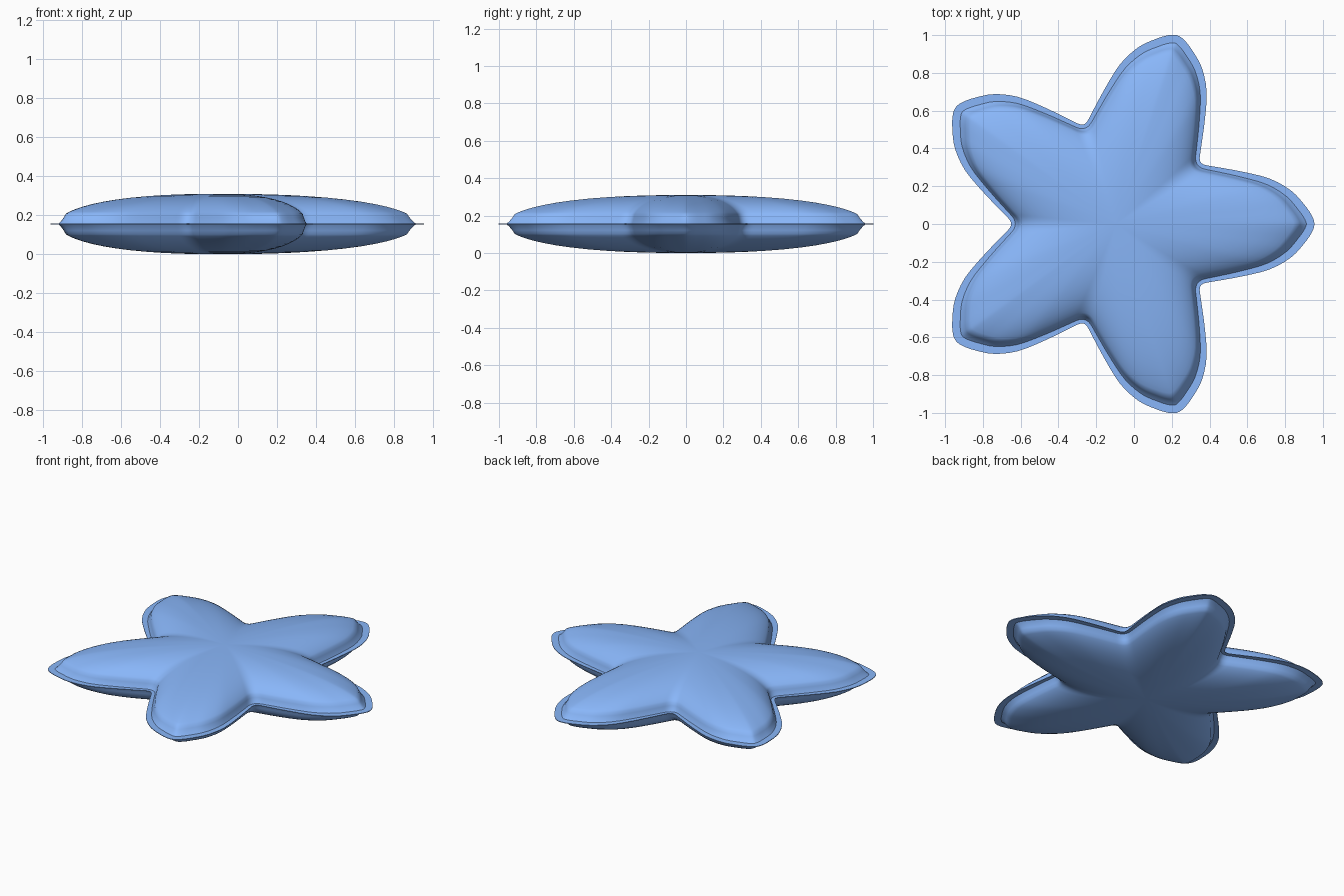
import bpy, math
from mathutils import Vector

if "Cube" in bpy.data.objects:
    bpy.data.objects.remove(bpy.data.objects["Cube"])

CX, ZMID, H = -0.095, 0.155, 0.155

# Half outline of one arm (along arm, across arm), valley to tip
HALF = [(0.449, 0.326), (0.47, 0.313), (0.519, 0.304), (0.668, 0.277), (0.814, 0.24),
        (0.925, 0.178), (0.994, 0.106), (1.036, 0.046)]
ARM = [(u, -v) for u, v in HALF] + [(1.05, 0)] + [(u, v) for u, v in HALF[:0:-1]]

# Blue cloth
BLUE = bpy.data.materials.new("blue_cloth")
BLUE.diffuse_color = (0.25, 0.47, 0.95, 1)
BLUE.use_nodes = True
BLUE.node_tree.nodes["Principled BSDF"].inputs["Base Color"].default_value = BLUE.diffuse_color


def catmull(p, steps):
    out, n = [], len(p)
    for i in range(n):
        a, b, c, d = p[i - 1], p[i], p[(i + 1) % n], p[(i + 2) % n]
        for s in range(steps):
            t = s / steps
            out.append(0.5 * (2 * b + (c - a) * t + (2 * a - 5 * b + 4 * c - d) * t * t
                              + (3 * b - a - 3 * c + d) * t ** 3))
    return out


def build(name, rings, tips=(), wrap=False):
    """Skin a list of closed rings, optionally fanned to an end point on each side."""
    n = len(rings[0])
    verts = [v for r in rings for v in r]
    faces = []
    for k in range(len(rings) if wrap else len(rings) - 1):
        a, b = k * n, ((k + 1) % len(rings)) * n
        faces += [(a + i, a + (i + 1) % n, b + (i + 1) % n, b + i) for i in range(n)]
    if tips:
        lo, hi, last = len(verts), len(verts) + 1, (len(rings) - 1) * n
        verts += list(tips)
        for i in range(n):
            j = (i + 1) % n
            faces += [(lo, j, i), (hi, last + i, last + j)]
    me = bpy.data.meshes.new(name)
    me.from_pydata(verts, [], faces)
    me.materials.append(BLUE)
    me.update()
    ob = bpy.data.objects.new(name, me)
    bpy.context.collection.objects.link(ob)
    bpy.ops.object.select_all(action='DESELECT')
    ob.select_set(True)
    bpy.context.view_layer.objects.active = ob
    bpy.ops.object.shade_smooth_by_angle(angle=math.radians(50))
    return ob


# Star outline, five arms
ctrl = []
for k in range(5):
    a = math.radians(72 * k)
    ctrl += [Vector((u * math.cos(a) - v * math.sin(a), u * math.sin(a) + v * math.cos(a)))
             for u, v in ARM]
outer = catmull(ctrl, 3)

# Seam line, inset from the outline, wider at the tips
inner = []
for i, p in enumerate(outer):
    t = (outer[(i + 1) % len(outer)] - outer[i - 1]).normalized()
    w = 0.02 + 0.02 * min(1, max(0, (p.length - 0.55) / 0.45))
    inner.append(p + Vector((-t.y, t.x)) * w)


def ring(pts, s, z):
    return [(CX + p.x * s, p.y * s, ZMID + z) for p in pts]


def dome(t):
    return H * max(0, 1 - t ** 2.3) ** 0.48


# Puffed cushion body with a pinched edge, bottom to top
ts = [0.06, 0.15, 0.25, 0.35, 0.45, 0.55, 0.64, 0.72, 0.79, 0.85, 0.9, 0.93, 0.952]
prof = [(t, dome(t)) for t in ts] + [(0.965, 0.034), (0.983, 0.013)]
rings = [ring(inner, t, -h) for t, h in prof] + [ring(inner, 1, 0)]
rings += [ring(inner, t, h) for t, h in reversed(prof)]
build("cushion_body", rings, [(CX, 0, ZMID - H), (CX, 0, ZMID + H)])

# Thin flat seam flange around the edge
E = 0.002
build("seam_flange", [ring(inner, 0.985, -E), ring(outer, 1, -E),
                      ring(outer, 1, E), ring(inner, 0.985, E)], wrap=True)
